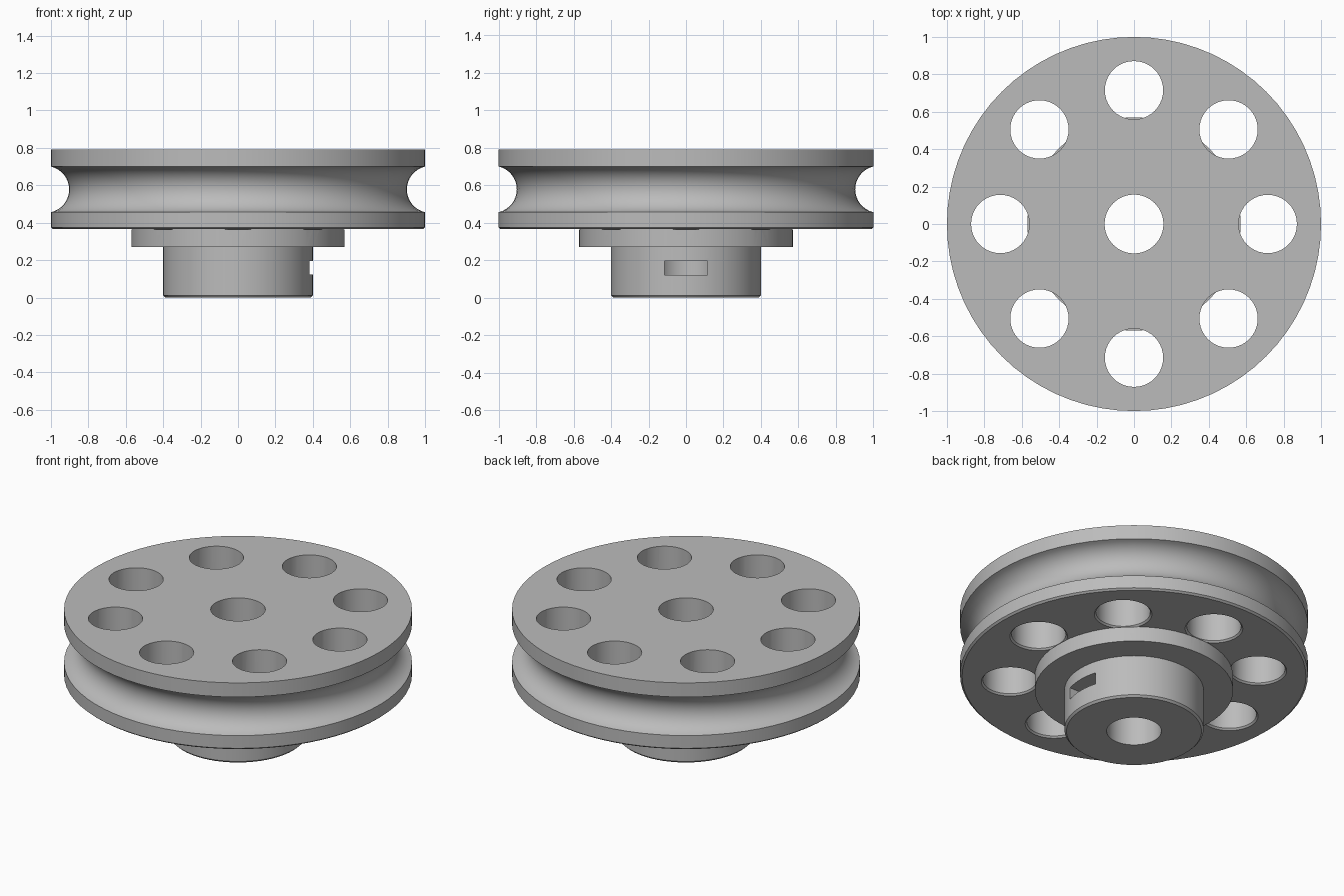
import bpy, bmesh, math
from mathutils import Matrix, Vector

cube = bpy.data.objects.get("Cube")
if cube:
    bpy.data.objects.remove(cube, do_unlink=True)

metal = bpy.data.materials.new("plain grey")
metal.use_nodes = True
GREY = (0.5, 0.5, 0.5, 1)
metal.diffuse_color = GREY
metal.node_tree.nodes["Principled BSDF"].inputs["Base Color"].default_value = GREY


def make_object(name, bm):
    bmesh.ops.recalc_face_normals(bm, faces=bm.faces)
    mesh = bpy.data.meshes.new(name)
    bm.to_mesh(mesh)
    bm.free()
    mesh.materials.append(metal)
    obj = bpy.data.objects.new(name, mesh)
    bpy.context.collection.objects.link(obj)
    return obj


def lathe(bm, profile, steps, centre=(0, 0)):
    """Revolve a closed (radius, z) profile; zero radii merge at the axis."""
    verts = [bm.verts.new((r, 0, z)) for r, z in profile]
    edges = [bm.edges.new((a, b)) for a, b in zip(verts, verts[1:] + verts[:1])]
    bmesh.ops.spin(bm, geom=verts + edges, cent=(0, 0, 0), axis=(0, 0, 1),
                   angle=math.tau, steps=steps, use_merge=True)
    bmesh.ops.remove_doubles(bm, verts=bm.verts, dist=1e-5)


# Wheel, collar and hub as one turned body
TOP, DISC, COLLAR, BORE = 0.79, 0.365, 0.27, 0.157
GROOVE_Z, GROOVE_H, GROOVE_D = 0.578, 0.122, 0.097
radius = (GROOVE_D ** 2 + GROOVE_H ** 2) / (2 * GROOVE_D)
sweep = math.asin(GROOVE_H / radius)
groove = []
for i in range(17):
    a = sweep * (i / 8 - 1)
    groove.append((1 - GROOVE_D + radius * (1 - math.cos(a)),
                   GROOVE_Z + radius * math.sin(a)))
profile = [(BORE, 0), (0.388, 0), (0.4, 0.012), (0.4, COLLAR), (0.57, COLLAR),
           (0.57, DISC), (0.988, DISC), (1, DISC + 0.01)]
profile += groove + [(1, TOP), (BORE, TOP)]
bm = bmesh.new()
lathe(bm, profile, 72)
pulley = make_object("pulley_wheel", bm)

# Ring of eight lightening holes, chamfered on the underside
bm = bmesh.new()
lathe(bm, [(0, DISC - 0.001), (0.167, DISC - 0.001), (0.156, DISC + 0.01),
           (0.156, 1), (0, 1)], 40)
bmesh.ops.translate(bm, verts=bm.verts, vec=(0.715, 0, 0))
first = bm.faces[:]
for i in range(1, 8):
    copy = bmesh.ops.duplicate(bm, geom=first)["geom"]
    bmesh.ops.rotate(bm, verts=[v for v in copy if isinstance(v, bmesh.types.BMVert)],
                     cent=(0, 0, 0), matrix=Matrix.Rotation(i * math.tau / 8, 3, 'Z'))
holes = make_object("hole_cutter", bm)

# Slot through one side of the hub into the bore
bm = bmesh.new()
bmesh.ops.create_cube(bm, size=1, matrix=Matrix.Translation((0.25, 0, 0.159))
                      @ Matrix.Diagonal((0.5, 0.228, 0.074, 1)))
slot = make_object("slot_cutter", bm)

# Cut, then shade
bpy.context.view_layer.objects.active = pulley
for cutter in (holes, slot):
    cutter.hide_render = True
    mod = pulley.modifiers.new(cutter.name, 'BOOLEAN')
    mod.operation = 'DIFFERENCE'
    mod.solver = 'EXACT'
    mod.object = cutter
    bpy.ops.object.modifier_apply(modifier=mod.name)
    bpy.data.objects.remove(cutter, do_unlink=True)

bpy.ops.object.select_all(action='DESELECT')
pulley.select_set(True)
bpy.ops.object.shade_smooth_by_angle(angle=math.radians(30))
